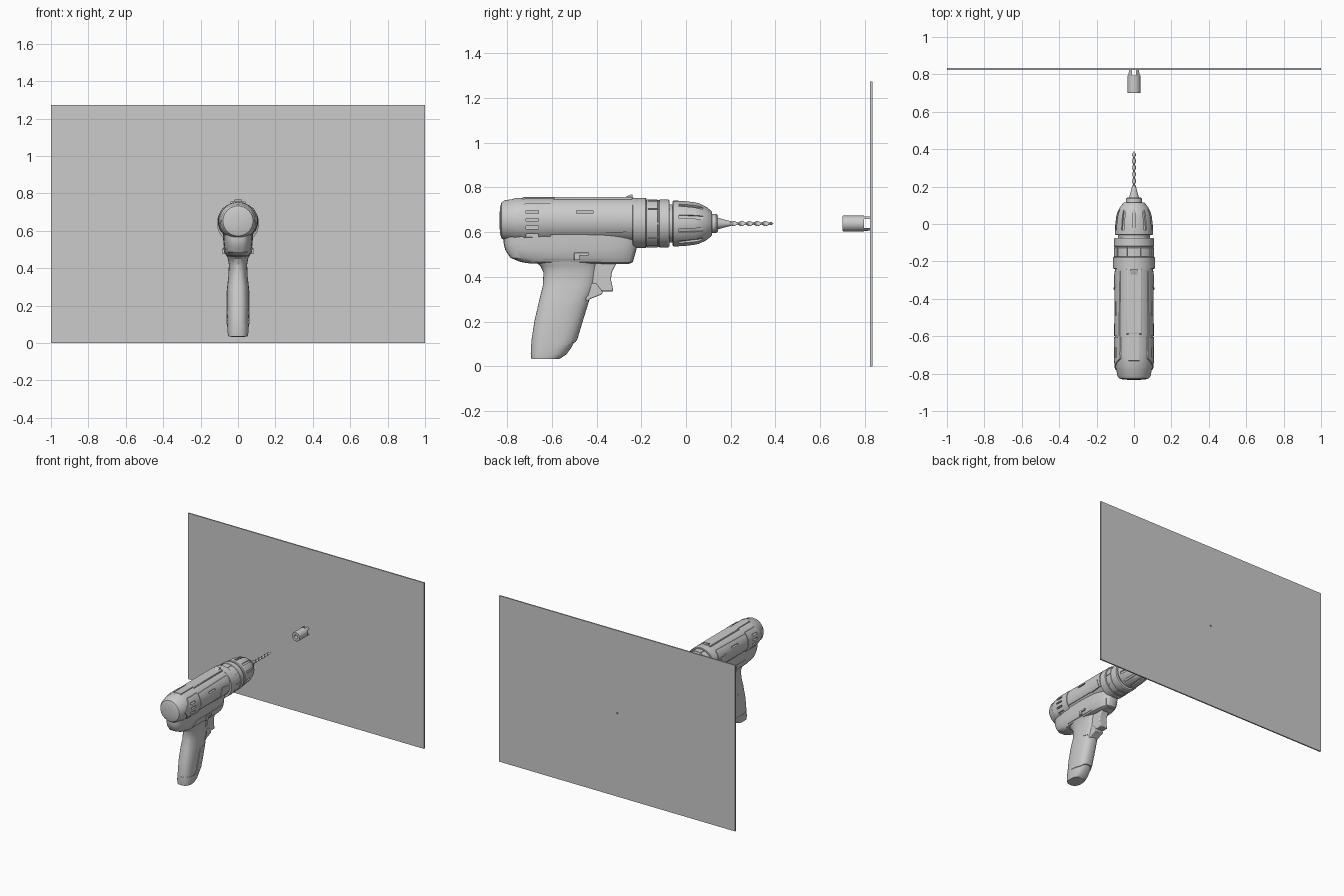
import bpy, bmesh
from math import sin, cos, pi, sqrt, copysign
from mathutils import Vector, Matrix

if "Cube" in bpy.data.objects:
    bpy.data.objects.remove(bpy.data.objects["Cube"])

AXIS = 0.638   # height of the drill axis
BODY = 0.652   # height of the motor housing axis


def finish(bm, name):
    bmesh.ops.recalc_face_normals(bm, faces=bm.faces)
    me = bpy.data.meshes.new(name)
    bm.to_mesh(me)
    bm.free()
    ob = bpy.data.objects.new(name, me)
    bpy.context.collection.objects.link(ob)
    return ob


def loft(name, rings):
    bm = bmesh.new()
    vs = [[bm.verts.new(p) for p in ring] for ring in rings]
    n = len(vs[0])
    for a, b in zip(vs, vs[1:]):
        for i in range(n):
            j = (i + 1) % n
            bm.faces.new((a[i], a[j], b[j], b[i]))
    bm.faces.new(vs[0])
    bm.faces.new(vs[-1])
    return finish(bm, name)


def lathe(name, prof, zc=AXIS, n=48):
    return loft(name, [[(r * cos(2 * pi * i / n), y, zc + r * sin(2 * pi * i / n))
                        for i in range(n)] for y, r in prof])


def tower(name, sections, e=2.6, n=40):
    """Stack of rounded sections (z, y_back, y_front, half_width)."""
    rings = []
    for z, y0, y1, w in sections:
        ring = []
        for i in range(n):
            c, s = cos(2 * pi * i / n), sin(2 * pi * i / n)
            ring.append((w * copysign(abs(c) ** (2 / e), c),
                         (y0 + y1) / 2 + (y1 - y0) / 2 * copysign(abs(s) ** (2 / e), s), z))
        rings.append(ring)
    return loft(name, rings)


def prism(name, pts, x0, x1, bevel=0):
    ob = loft(name, [[(x, y, z) for y, z in pts] for x in (x0, x1)])
    if bevel:
        m = ob.modifiers.new("bevel", 'BEVEL')
        m.width, m.segments = bevel, 3
    return ob


def box(name, size, mat):
    bm = bmesh.new()
    bmesh.ops.create_cube(bm, size=1, matrix=mat @ Matrix.Diagonal((*size, 1)))
    return finish(bm, name)


def rect(y0, y1, z0, z1):
    return [(y0, z0), (y1, z0), (y1, z1), (y0, z1)]


def boolean(ob, cutter, op='DIFFERENCE', keep=False):
    m = ob.modifiers.new("bool", 'BOOLEAN')
    m.operation, m.object, m.solver = op, cutter, 'EXACT'
    bpy.context.view_layer.objects.active = ob
    bpy.ops.object.modifier_apply(modifier=m.name)
    if not keep:
        bpy.data.objects.remove(cutter)


def shell(name, src, pts, x0, x1, d=0.005):
    """Raised panel: inflated copy of src, trimmed to a side outline."""
    bm = bmesh.new()
    bm.from_mesh(src.data)
    bm.normal_update()
    for v in bm.verts:
        v.co += v.normal * d
    ob = finish(bm, name)
    boolean(ob, prism("trim", pts, x0, x1), 'INTERSECT')
    return ob


# wall panel with a pilot hole
wall = prism("wall_panel", rect(0.823, 0.833, 0, 1.272), -1, 1)
boolean(wall, lathe("cut", [(0.8, 0.006), (0.9, 0.006)], n=16))

# wall plug: hollow sleeve split into four prongs
plug = lathe("wall_plug", [(0.70, 0.033), (0.703, 0.035), (0.79, 0.035), (0.832, 0.034)], n=32)
boolean(plug, lathe("cut", [(0.69, 0.016), (0.84, 0.012)], n=24))
boolean(plug, prism("cut", rect(0.795, 0.84, AXIS - 0.02, AXIS + 0.02), -0.1, 0.1))
boolean(plug, prism("cut", rect(0.795, 0.84, AXIS - 0.1, AXIS + 0.1), -0.012, 0.012))

# motor housing with raised side panels
body = lathe("motor_housing", [(-0.834, 0.02), (-0.831, 0.06), (-0.825, 0.08), (-0.81, 0.09),
                               (-0.775, 0.095), (-0.765, 0.1), (-0.70, 0.102), (-0.235, 0.102)], BODY, 64)
panels = []
for side, x0, x1 in (("left", -0.2, -0.02), ("right", 0.02, 0.2)):
    panels.append(shell("rear_panel_" + side, body,
                        [(-0.78, 0.645), (-0.72, 0.727), (-0.605, 0.727), (-0.605, 0.568), (-0.72, 0.568)], x0, x1))
    panels.append(shell("side_panel_" + side, body,
                        [(-0.6, 0.72), (-0.25, 0.725), (-0.25, 0.6), (-0.6, 0.6)], x0, x1, 0.004))
    shell("badge_plate_" + side, body,
          [(-0.35, 0.665), (-0.34, 0.675), (-0.275, 0.668), (-0.265, 0.6), (-0.355, 0.595)], x0, x1, 0.008)

# cooling vents and side slot
slots = [(-0.715, -0.66, z) for z in (0.585, 0.62, 0.655, 0.69)] + [(-0.49, -0.415, 0.69)]
for y0, y1, z in slots:
    for s in (-1, 1):
        x = sqrt(0.102 ** 2 - (z - BODY) ** 2) - 0.01
        cut = prism("cut", rect(y0, y1, z - 0.006, z + 0.006), s * x, s * 0.2)
        for ob in [body] + [p for p in panels if p.name.startswith("rear") == (y0 < -0.6)]:
            boolean(ob, cut, keep=True)
        bpy.data.objects.remove(cut)

# top ridge and pointer fin
prism("top_ridge", [(-0.6, 0.735), (-0.585, 0.757), (-0.24, 0.757), (-0.24, 0.735)], -0.04, 0.04, 0.004)
prism("rear_ridge", [(-0.74, 0.735), (-0.73, 0.756), (-0.58, 0.756), (-0.58, 0.735)], -0.03, 0.03, 0.003)
prism("pointer_fin", [(-0.275, 0.755), (-0.245, 0.768), (-0.24, 0.768), (-0.24, 0.75)], -0.02, 0.02)

# lower housing and handle
under = tower("lower_housing", [(0.46, -0.70, -0.25, 0.045), (0.466, -0.74, -0.238, 0.06),
                                (0.485, -0.785, -0.232, 0.071), (0.52, -0.808, -0.222, 0.076),
                                (0.55, -0.815, -0.216, 0.079), (0.6, -0.815, -0.22, 0.08)], 3.5)
handle = tower("handle", [(0.035, -0.69, -0.566, 0.05), (0.055, -0.692, -0.535, 0.054),
                          (0.12, -0.69, -0.49, 0.057), (0.2, -0.678, -0.466, 0.06),
                          (0.3, -0.655, -0.435, 0.058), (0.36, -0.64, -0.41, 0.051),
                          (0.42, -0.637, -0.4, 0.049), (0.45, -0.652, -0.398, 0.054),
                          (0.475, -0.69, -0.39, 0.064), (0.52, -0.71, -0.38, 0.072)])
shell("front_grip", handle, [(-0.36, 0.335), (-0.43, 0.3), (-0.545, 0.27), (-0.575, 0.18), (-0.585, 0.12),
                             (-0.61, 0.1), (-0.53, 0.095), (-0.49, 0.11), (-0.4, 0.2)], -0.2, 0.2, 0.004)
shell("base_cap", handle, [(-0.75, 0.0), (-0.45, 0.0), (-0.45, 0.09), (-0.75, 0.1)], -0.2, 0.2, 0.002)
shell("trigger_surround", handle, [(-0.46, 0.46), (-0.45, 0.35), (-0.48, 0.315), (-0.38, 0.315), (-0.38, 0.46)],
      -0.2, 0.2, 0.003)
shell("housing_trim", under, [(-0.64, 0.49), (-0.61, 0.517), (-0.24, 0.517), (-0.26, 0.44), (-0.38, 0.44),
                              (-0.38, 0.475), (-0.64, 0.475)], -0.2, 0.2, 0.003)
prism("finger_guard", [(-0.46, 0.27), (-0.43, 0.3), (-0.375, 0.322), (-0.372, 0.332),
                       (-0.4, 0.37), (-0.47, 0.37)], -0.035, 0.035, 0.006)

# trigger and direction switch
prism("trigger", [(-0.43, 0.335), (-0.325, 0.335), (-0.328, 0.355), (-0.335, 0.385), (-0.333, 0.415),
                  (-0.322, 0.44), (-0.303, 0.475), (-0.43, 0.475)], -0.032, 0.032, 0.006)
prism("direction_switch", [(-0.5, 0.475), (-0.475, 0.475), (-0.475, 0.495), (-0.435, 0.495),
                           (-0.435, 0.508), (-0.5, 0.508)], -0.084, 0.084, 0.002)

# gearbox collar and torque ring
lathe("gearbox_collar", [(-0.24, 0.105), (-0.237, 0.112), (-0.18, 0.112), (-0.176, 0.108)], 0.641, 64)
ring = lathe("torque_ring", [(-0.178, 0.104), (-0.172, 0.108), (-0.128, 0.108), (-0.126, 0.105), (-0.12, 0.105),
                             (-0.118, 0.108), (-0.08, 0.107), (-0.074, 0.103)], AXIS, 64)
place = Matrix.Translation((0, 0, AXIS))
for i in range(10):
    spin = Matrix.Rotation(2 * pi * (i + 0.5) / 10, 4, 'Y')
    boolean(ring, box("cut", (0.008, 0.05, 0.02),
                      place @ spin @ Matrix.Translation((0, -0.145, 0.113))))
lathe("spindle", [(-0.1, 0.085), (-0.04, 0.085)])

# chuck with flutes
chuck = lathe("chuck", [(-0.06, 0.097), (-0.055, 0.102), (-0.035, 0.102), (0.0, 0.1), (0.04, 0.095), (0.06, 0.09),
                        (0.09, 0.075), (0.112, 0.058), (0.116, 0.052)], AXIS, 64)
for i in range(10):
    spin = Matrix.Rotation(2 * pi * i / 10, 4, 'Y')
    tilt = Matrix.Translation((0, 0.025, 0.106)) @ Matrix.Rotation(-0.15, 4, 'X')
    boolean(chuck, box("cut", (0.016, 0.11, 0.04), place @ spin @ tilt))
lathe("chuck_nose", [(0.1, 0.044), (0.135, 0.042), (0.142, 0.036), (0.143, 0.026),
                     (0.17, 0.018), (0.198, 0.011), (0.205, 0.009)])

# twisted drill bit
rings = []
for k in range(81):
    t = k / 80
    y = 0.195 + 0.195 * t
    taper = min(1, (1 - t) * 14 + 0.08)
    ring_pts = []
    for i in range(16):
        a = 2 * pi * i / 16
        u, v = 0.0115 * cos(a) * taper, 0.005 * sin(a) * taper
        w = 2 * pi * 2.75 * t
        ring_pts.append((u * cos(w) - v * sin(w), y, AXIS + u * sin(w) + v * cos(w)))
    rings.append(ring_pts)
loft("drill_bit", rings)

# smooth shading with crisp edges
for ob in bpy.data.objects:
    ob.select_set(True)
bpy.context.view_layer.objects.active = body
bpy.ops.object.shade_smooth_by_angle(angle=0.5)
